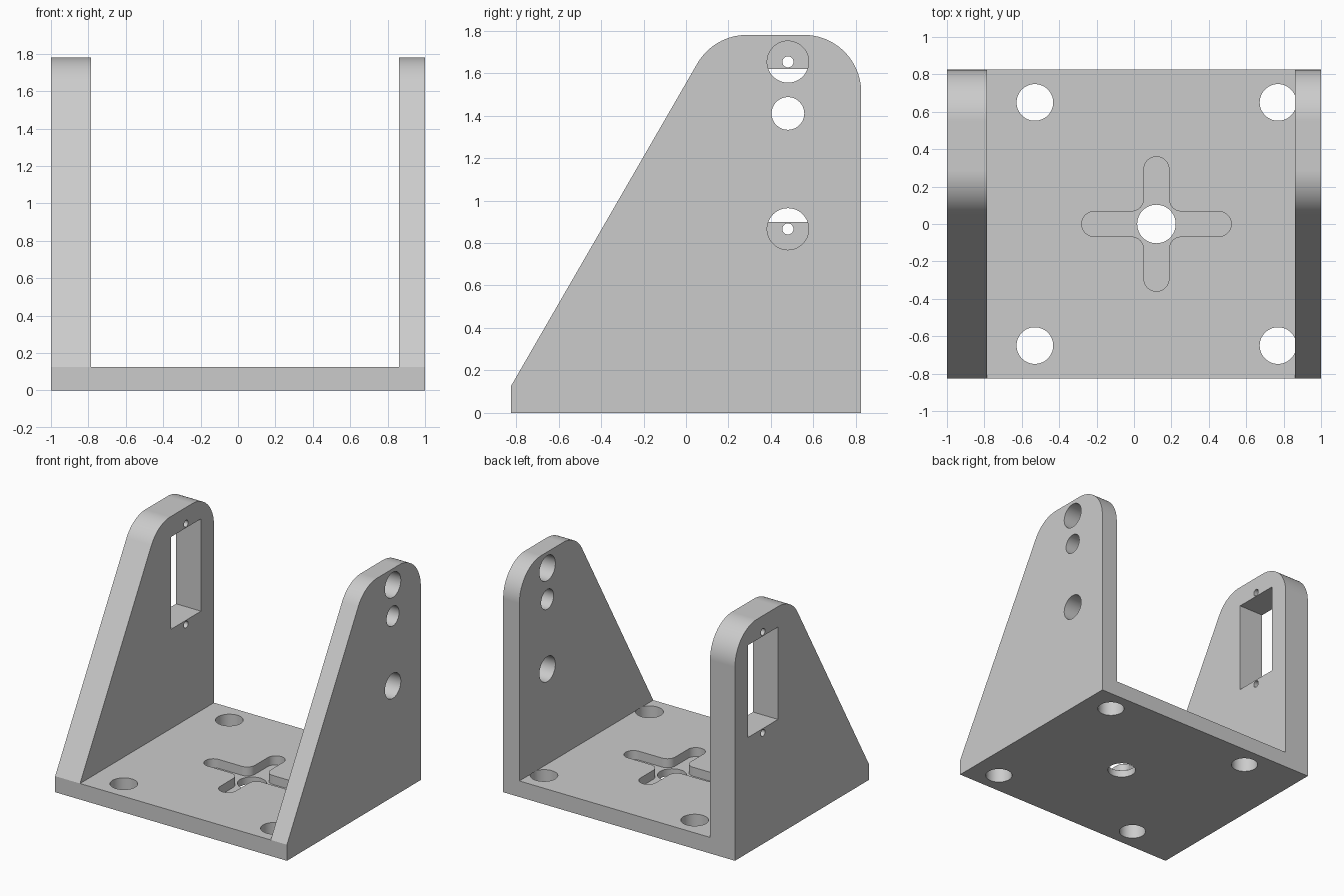
import bpy, bmesh
from math import cos, sin, pi, radians
from mathutils import Vector, Matrix

cube = bpy.data.objects.get("Cube")
if cube:
    bpy.data.objects.remove(cube, do_unlink=True)

grey = bpy.data.materials.new("plain grey")
grey.use_nodes = True
colour = (0.6, 0.6, 0.6, 1)
grey.diffuse_color = colour
grey.node_tree.nodes["Principled BSDF"].inputs["Base Color"].default_value = colour

HALF_Y, BASE_TOP, HEIGHT = 0.825, 0.125, 1.78
AXLE_Y = 0.48


def arc(cx, cy, r, start, end, steps=16):
    angles = [radians(start + (end - start) * i / steps) for i in range(steps + 1)]
    return [(cx + r * cos(a), cy + r * sin(a)) for a in angles]


def circle(cx, cy, r):
    return arc(cx, cy, r, 0, 360, 48)[:-1]


def rect(a0, b0, a1, b1):
    return [(a0, b0), (a1, b0), (a1, b1), (a0, b1)]


def prism(name, outline, lo, hi, axis="z"):
    """Extrude an outline (x, y) along z, or (y, z) along x."""
    def place(p, t):
        return (*p, t) if axis == "z" else (t, *p)
    bm = bmesh.new()
    face = bm.faces.new([bm.verts.new(place(p, lo)) for p in outline])
    out = bmesh.ops.extrude_face_region(bm, geom=[face])
    verts = [v for v in out["geom"] if isinstance(v, bmesh.types.BMVert)]
    bmesh.ops.translate(bm, verts=verts, vec=place((0, 0), hi - lo))
    bmesh.ops.recalc_face_normals(bm, faces=bm.faces)
    mesh = bpy.data.meshes.new(name)
    bm.to_mesh(mesh)
    bm.free()
    mesh.materials.append(grey)
    obj = bpy.data.objects.new(name, mesh)
    bpy.context.collection.objects.link(obj)
    return obj


def combine(target, other, operation):
    """Apply a boolean and remove the second object."""
    bpy.context.view_layer.objects.active = target
    mod = target.modifiers.new(operation, "BOOLEAN")
    mod.operation, mod.solver, mod.object = operation, "EXACT", other
    bpy.ops.object.modifier_apply(modifier=mod.name)
    bpy.data.objects.remove(other, do_unlink=True)


def cut(target, outline, lo, hi, axis="z"):
    combine(target, prism("cutter", outline, lo, hi, axis), "DIFFERENCE")


# Base plate with four bolt holes, a centre hole and a cross-shaped pocket
bracket = prism("mounting_bracket", rect(-1, -HALF_Y, 1, HALF_Y), 0, BASE_TOP)
for x in (-0.53, 0.77):
    for y in (-0.65, 0.65):
        cut(bracket, circle(x, y, 0.098), -0.1, 0.3)

CROSS_X, ARM = 0.12, 0.067
cross = []
for i, reach in enumerate((0.40, 0.36, 0.40, 0.36)):
    quarter = arc(reach - ARM, 0, ARM, -90, 90) + arc(2 * ARM, 2 * ARM, ARM, 270, 180, 10)
    turn = Matrix.Rotation(i * pi / 2, 2)
    cross += [tuple(turn @ Vector(p) + Vector((CROSS_X, 0))) for p in quarter]
cut(bracket, cross, 0.055, 0.3)
cut(bracket, circle(CROSS_X, 0, 0.103), -0.1, 0.3)

# Side walls: sloped front edge, rounded top corners
R = 0.27
side = [(-HALF_Y, BASE_TOP), (HALF_Y, BASE_TOP)]
side += arc(HALF_Y - R, HEIGHT - R, R, 0, 90, 24)
side += arc(0.287, HEIGHT - R, R, 90, 150, 16)
right_wall = prism("thick_wall", side, -1, -0.785, "x")
left_wall = prism("thin_wall", side, 0.86, 1, "x")

# Thick wall: rectangular window and two screw holes
cut(right_wall, rect(AXLE_Y - 0.185, 0.90, AXLE_Y + 0.185, 1.62), -1.2, -0.6, "x")
for z in (0.866, 1.653):
    cut(right_wall, circle(AXLE_Y, z, 0.026), -1.2, -0.6, "x")

# Thin wall: three round holes
for z, r in ((0.866, 0.098), (1.41, 0.077), (1.653, 0.098)):
    cut(left_wall, circle(AXLE_Y, z, r), 0.7, 1.2, "x")

for wall in (right_wall, left_wall):
    combine(bracket, wall, "UNION")

# Smooth the round surfaces while keeping flat faces flat
bpy.ops.object.select_all(action="DESELECT")
bracket.select_set(True)
bpy.context.view_layer.objects.active = bracket
bpy.ops.object.shade_smooth_by_angle(angle=radians(25))
normals = bracket.modifiers.new("even shading", "WEIGHTED_NORMAL")
normals.keep_sharp = True
